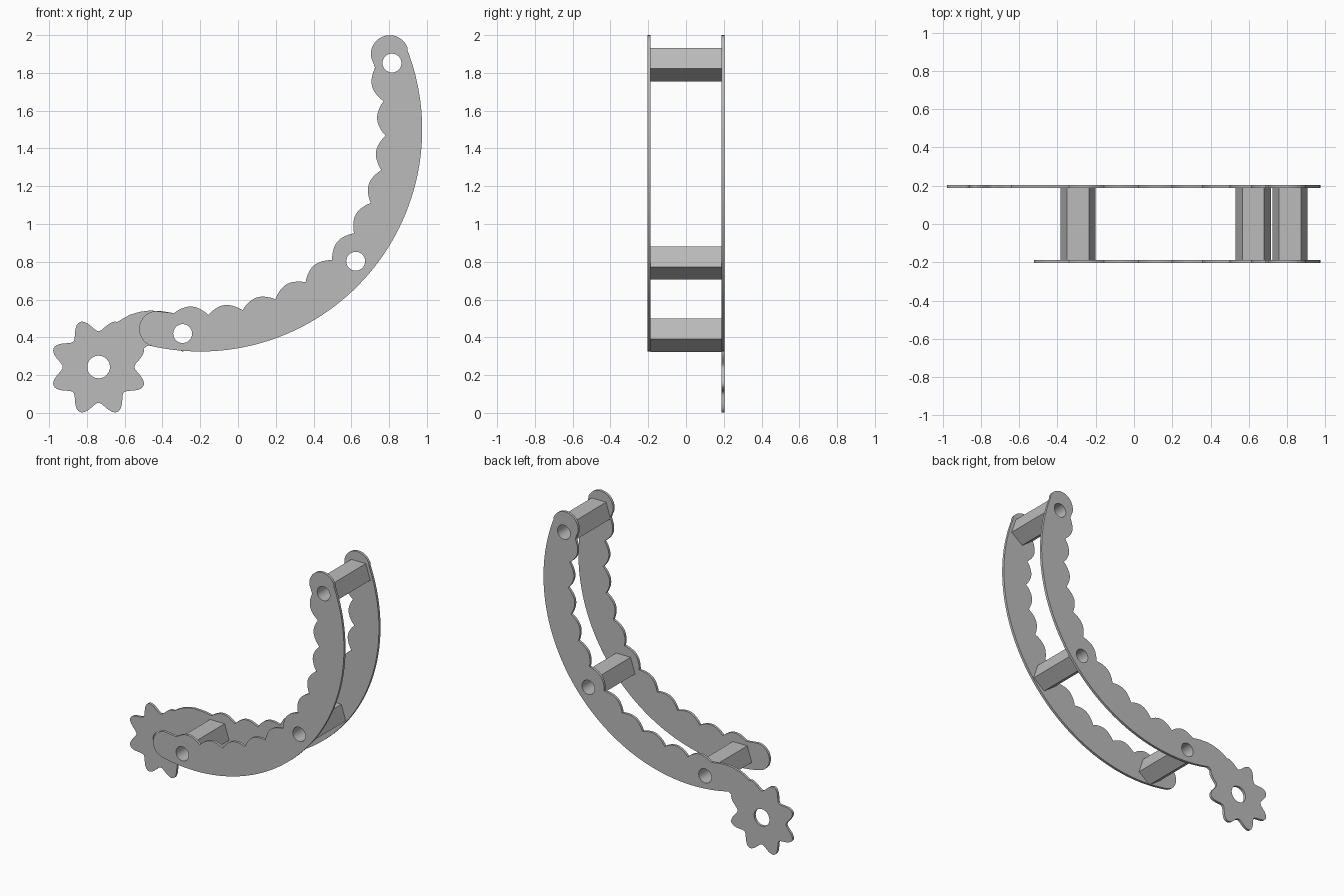
import bpy, bmesh
from math import sin, cos, pi, radians
from mathutils import Matrix

if "Cube" in bpy.data.objects:
    bpy.data.objects.remove(bpy.data.objects["Cube"])

metal = bpy.data.materials.new("grey_metal")
metal.use_nodes = True
GREY = (0.5, 0.5, 0.5, 1)
metal.diffuse_color = GREY
metal.node_tree.nodes["Principled BSDF"].inputs["Base Color"].default_value = GREY

ARC = (-0.2, 1.5)          # centre of the curved arms
GEAR = (-0.738, 0.243)     # centre of the toothed wheel
HOLES = [(-0.293, 0.42), (0.623, 0.803), (0.815, 1.852)]
PLATE_Y, PLATE_T = 0.196, 0.018


def polar(c, r, deg):
    return (c[0] + r * cos(radians(deg)), c[1] + r * sin(radians(deg)))


def arc(c, r, a, b, n):
    return [polar(c, r, a + (b - a) * i / n) for i in range(n + 1)]


def circle(c, r, n=32):
    return arc(c, r, 0, 360, n)[:-1]


def extrude_profile(name, loops, y, thickness):
    """Fill closed x-z loops (inner loops become holes) and extrude along y."""
    cu = bpy.data.curves.new(name, "CURVE")
    cu.dimensions = "2D"
    cu.fill_mode = "BOTH"
    cu.extrude = thickness / 2
    for loop in loops:
        sp = cu.splines.new("POLY")
        sp.points.add(len(loop) - 1)
        for p, (x, z) in zip(sp.points, loop):
            p.co = (x, z, 0, 1)
        sp.use_cyclic_u = True
    tmp = bpy.data.objects.new(name + "_profile", cu)
    bpy.context.collection.objects.link(tmp)
    bpy.context.view_layer.update()
    me = bpy.data.meshes.new_from_object(tmp.evaluated_get(bpy.context.evaluated_depsgraph_get()))
    bpy.data.objects.remove(tmp)
    me.transform(Matrix.Translation((0, y, 0)) @ Matrix.Rotation(pi / 2, 4, "X"))
    bm = bmesh.new()
    bm.from_mesh(me)
    bmesh.ops.remove_doubles(bm, verts=bm.verts, dist=0.0002)
    bmesh.ops.recalc_face_normals(bm, faces=bm.faces)
    bm.to_mesh(me)
    bm.free()
    me.materials.clear()
    me.materials.append(metal)
    ob = bpy.data.objects.new(name, me)
    bpy.context.collection.objects.link(ob)
    bpy.ops.object.select_all(action="DESELECT")
    ob.select_set(True)
    bpy.context.view_layer.objects.active = ob
    bpy.ops.object.shade_smooth_by_angle(angle=radians(30))
    return ob


# Scalloped inner edge, running from the lower end to the upper end
FIRST, STEP, BUMPS, SUB = -98.2, 10.7, 11, 10
scallops = [polar(ARC, 0.982 - 0.044 * abs(sin(pi * i / SUB)) ** 0.85, FIRST + STEP * i / SUB)
            for i in range(BUMPS * SUB + 1)]

# Rounded upper end, then the smooth outer edge back down
top_cap = arc(polar(ARC, 1.08, 21.7), 0.1, 190, 22, 20)
outer = arc(ARC, 1.175, 21, -102, 60)
shared = scallops + top_cap + outer

# Front arm: rounded lower end
low_cap = arc(polar(ARC, 1.08, -102.2), 0.095, -102, -265, 20)
bores = [circle(h, 0.05) for h in HOLES]
extrude_profile("front_arm", [shared + low_cap] + bores, -PLATE_Y, PLATE_T)


# Back arm: runs on through a neck into the toothed wheel
def tooth_radius(deg):
    wave = 0.5 + 0.5 * cos(radians(8 * (deg - 22.5)))
    return 0.19 + 0.068 * wave


wheel = [polar(GEAR, tooth_radius(d), d) for d in [22.5 - 2.5 * i for i in range(127)]]
neck = [(-0.605, 0.502), (-0.57, 0.52), (-0.52, 0.535), (-0.468, 0.542), (-0.40, 0.538)]
extrude_profile("back_arm_with_wheel",
                [shared + [polar(ARC, 1.175, -103.5)] + wheel + neck] + bores + [circle(GEAR, 0.06)],
                PLATE_Y, PLATE_T)

# Five-sided spacers between the arms, bored through
for label, h in zip(("lower", "middle", "upper"), HOLES):
    pentagon = arc(h, 0.097, -90, 270, 5)[:-1]
    extrude_profile(label + "_spacer", [pentagon, circle(h, 0.05)], 0, 2 * PLATE_Y - PLATE_T)
